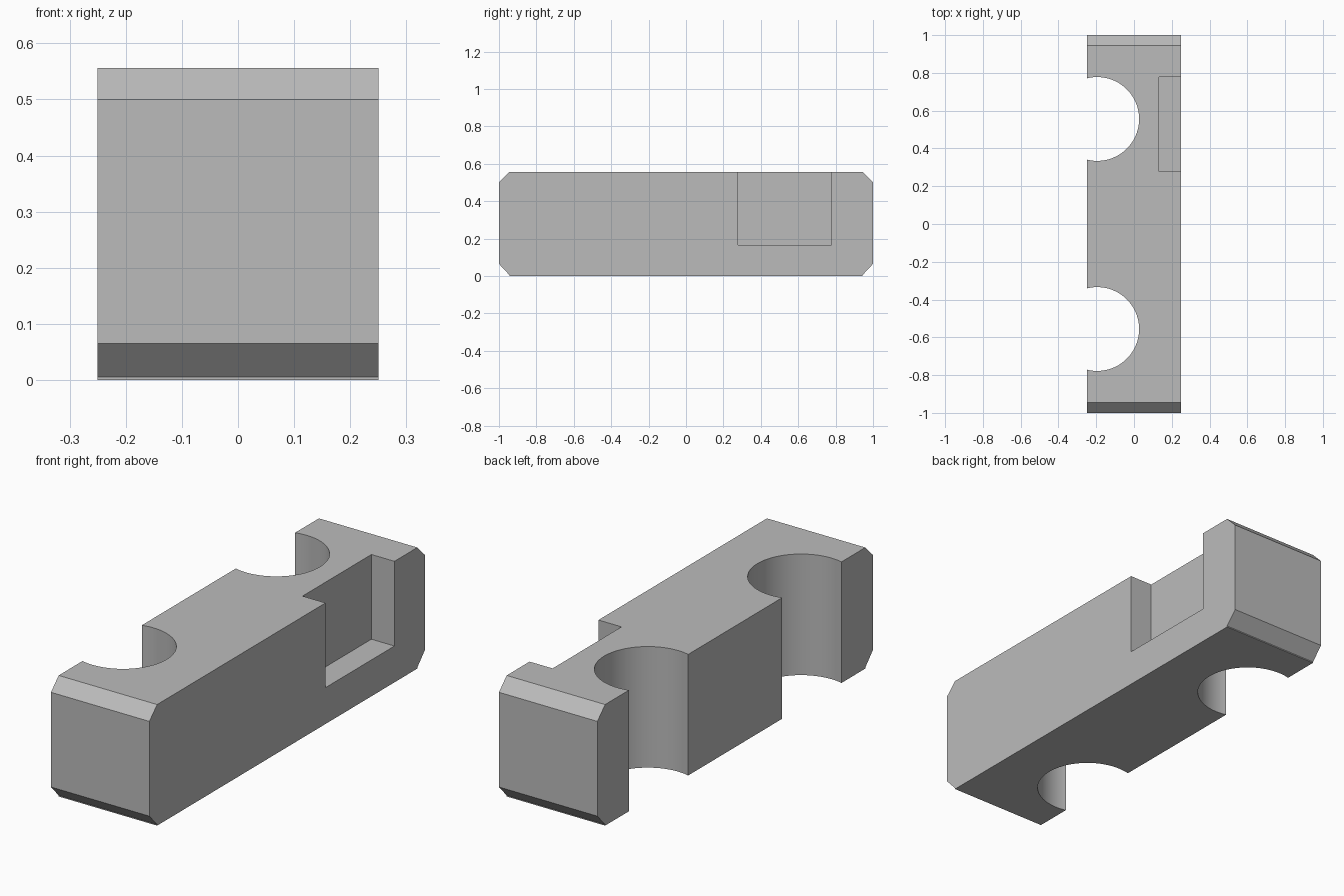
import bpy
import bmesh
from mathutils import Matrix

cube = bpy.data.objects.get("Cube")
if cube:
    bpy.data.objects.remove(cube, do_unlink=True)

WIDTH, LENGTH, HEIGHT = 0.5, 2.0, 0.556
CHAMFER, FOOT = 0.056, 0.005

grey = bpy.data.materials.new("plain grey")
grey.use_nodes = True
grey.diffuse_color = (0.5, 0.5, 0.5, 1)
grey.node_tree.nodes["Principled BSDF"].inputs["Base Color"].default_value = (0.5, 0.5, 0.5, 1)


def add_object(name, bm):
    bmesh.ops.recalc_face_normals(bm, faces=bm.faces)
    mesh = bpy.data.meshes.new(name)
    bm.to_mesh(mesh)
    bm.free()
    mesh.materials.append(grey)
    obj = bpy.data.objects.new(name, mesh)
    bpy.context.collection.objects.link(obj)
    return obj


def cut(target, cutter):
    cutter.hide_render = True
    cutter.hide_viewport = True
    mod = target.modifiers.new(cutter.name, "BOOLEAN")
    mod.operation = "DIFFERENCE"
    mod.solver = "EXACT"
    mod.object = cutter
    bpy.context.view_layer.objects.active = target
    bpy.ops.object.modifier_apply(modifier=mod.name)
    bpy.data.objects.remove(cutter, do_unlink=True)


# Chamfered side profile with a thin foot, swept across the width
half = LENGTH / 2
edge = [(half - CHAMFER, 0), (half - CHAMFER, FOOT), (half, FOOT + 0.06),
        (half, HEIGHT - CHAMFER), (half - CHAMFER, HEIGHT)]
profile = edge + [(-y, z) for y, z in reversed(edge)]
bm = bmesh.new()
face = bm.faces.new([bm.verts.new((-WIDTH / 2, y, z)) for y, z in profile])
sweep = bmesh.ops.extrude_face_region(bm, geom=[face])
bmesh.ops.translate(bm, vec=(WIDTH, 0, 0),
                    verts=[v for v in sweep["geom"] if isinstance(v, bmesh.types.BMVert)])
block = add_object("block_body", bm)

# Two round vertical recesses in the right side
for y in (-0.556, 0.556):
    bm = bmesh.new()
    bmesh.ops.create_cone(bm, cap_ends=True, segments=96, radius1=0.222, radius2=0.222,
                          depth=2, matrix=Matrix.Translation((-0.195, y, 0.3)))
    cut(block, add_object("round_recess", bm))

# Rectangular pocket in the left side, open at the top
low, high = (0.133, 0.278, 0.167), (0.4, 0.778, 0.8)
size = [b - a for a, b in zip(low, high)]
middle = [(a + b) / 2 for a, b in zip(low, high)]
bm = bmesh.new()
bmesh.ops.create_cube(bm, size=1, matrix=Matrix.Translation(middle) @ Matrix.Diagonal((*size, 1)))
cut(block, add_object("side_pocket", bm))

# Smooth the round walls, keep every corner sharp
bpy.ops.object.select_all(action="DESELECT")
block.select_set(True)
bpy.context.view_layer.objects.active = block
bpy.ops.object.shade_smooth_by_angle(angle=0.5)
